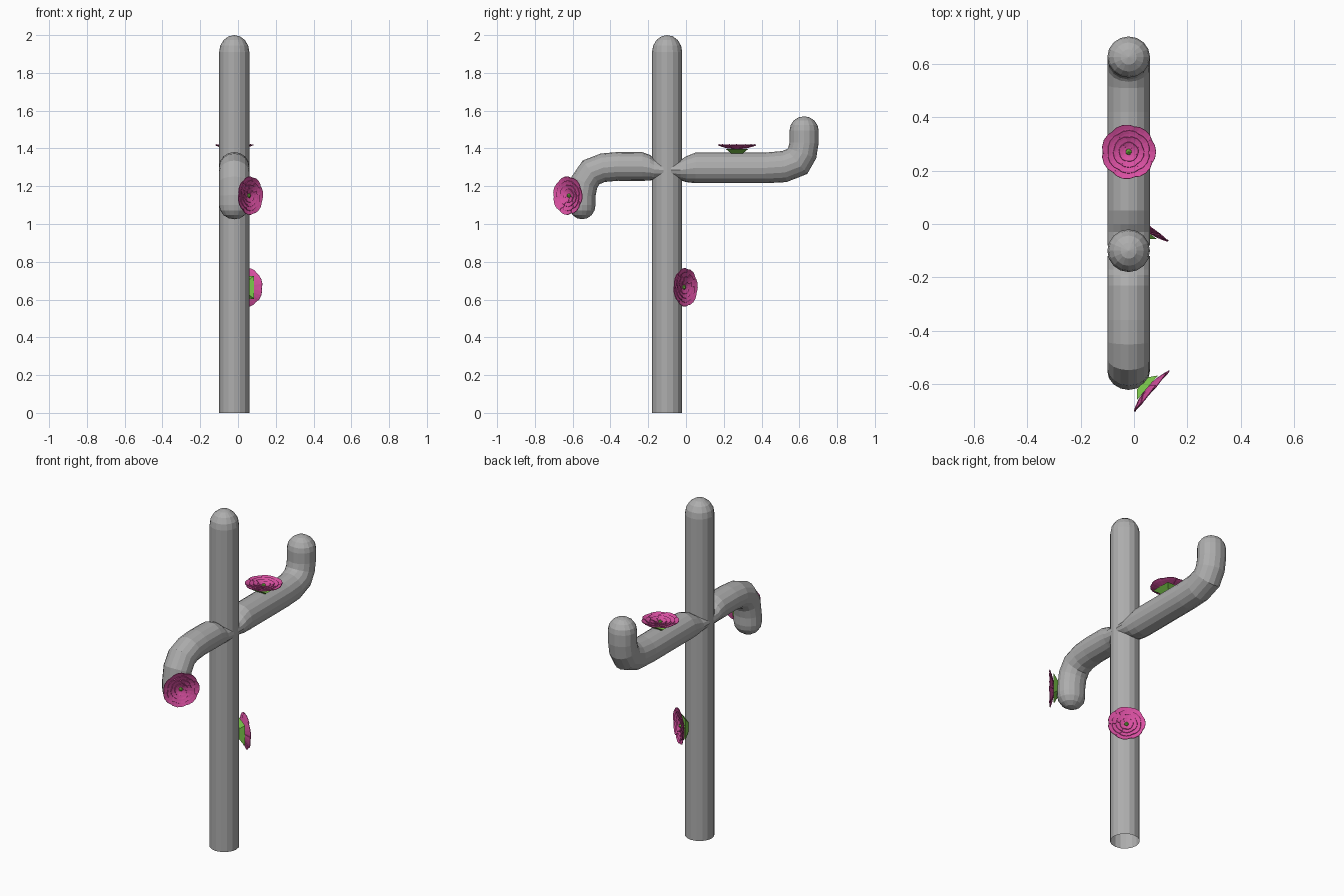
import bpy, bmesh, math
from mathutils import Vector, Matrix

if "Cube" in bpy.data.objects:
    bpy.data.objects.remove(bpy.data.objects["Cube"])

def material(name, rgb):
    m = bpy.data.materials.new(name)
    m.diffuse_color = (*rgb, 1)
    m.use_nodes = True
    m.node_tree.nodes["Principled BSDF"].inputs["Base Color"].default_value = m.diffuse_color
    return m

GREY = material("stem grey", (0.42, 0.42, 0.42))
PINK = material("petal pink", (0.70, 0.08, 0.36))
GREEN = material("calyx green", (0.20, 0.58, 0.07))
SIDES = 16
CX, CY = -0.02, -0.10

def finish(bm, name, mat, matrix=None):
    bmesh.ops.recalc_face_normals(bm, faces=bm.faces)
    me = bpy.data.meshes.new(name)
    bm.to_mesh(me)
    bm.free()
    me.materials.append(mat)
    ob = bpy.data.objects.new(name, me)
    bpy.context.collection.objects.link(ob)
    if matrix:
        ob.matrix_world = matrix
    return ob

def tube(name, rings, rx, dome, side=1):
    """Tube in the x = CX plane; ring = (y, z, tilt in degrees, in-plane radius)."""
    bm = bmesh.new()
    full = [(Vector((CX, y, z)), math.radians(a), rx, r) for y, z, a, r in rings]
    c, a, _, r = full[-1]
    t = Vector((0, side * math.cos(a), math.sin(a)))
    for k in (22, 45, 68):                      # rounded end
        k = math.radians(k)
        full.append((c + t * dome * math.sin(k), a, rx * math.cos(k), r * math.cos(k)))
    loops = []
    for p, ang, r1, r2 in full:
        n = Vector((0, -math.sin(ang), side * math.cos(ang)))
        loops.append([bm.verts.new(p + Vector((r1 * math.cos(u), 0, 0)) + n * r2 * math.sin(u))
                      for u in (2 * math.pi * i / SIDES for i in range(SIDES))])
    for A, B in zip(loops, loops[1:]):
        for i in range(SIDES):
            j = (i + 1) % SIDES
            bm.faces.new((A[i], A[j], B[j], B[i]))
    tip = bm.verts.new(c + t * dome)
    for i in range(SIDES):
        bm.faces.new((loops[-1][i], loops[-1][(i + 1) % SIDES], tip))
    return finish(bm, name, GREY)

# Trunk (open underneath) and the two bent arms
tube("trunk", [(CY, 0, 90, 0.08), (CY, 1.91, 90, 0.08)], 0.08, 0.09)
tube("raised_arm", [(-0.08, 1.285, 0, 0.045), (-0.03, 1.285, 0, 0.053), (0.0, 1.29, 0, 0.068),
                    (0.05, 1.297, 0, 0.081), (0.42, 1.297, 0, 0.081), (0.52, 1.304, 8, 0.083),
                    (0.587, 1.33, 40, 0.085), (0.615, 1.375, 70, 0.079),
                    (0.625, 1.43, 88, 0.077), (0.625, 1.495, 90, 0.077)], 0.08, 0.075)
tube("drooping_arm", [(-0.12, 1.285, 0, 0.05), (-0.17, 1.29, 0, 0.057), (-0.19, 1.298, 0, 0.067),
                      (-0.23, 1.304, 0, 0.076), (-0.36, 1.305, 0, 0.076), (-0.44, 1.298, -8, 0.076),
                      (-0.503, 1.273, -35, 0.077), (-0.538, 1.22, -65, 0.074),
                      (-0.55, 1.15, -88, 0.071), (-0.55, 1.10, -90, 0.071)], 0.08, 0.075, -1)

def flower(label, base, normal):
    n = Vector(normal).normalized()
    up = Vector((0, 1, 0)) if abs(n.z) > 0.9 else Vector((0, 0, 1))
    x = up.cross(n).normalized()
    M = Matrix((x, n.cross(x), n)).transposed().to_4x4()
    M.translation = Vector(base)

    # square green calyx
    bm = bmesh.new()
    bmesh.ops.create_cone(bm, cap_ends=True, segments=4, radius1=0.04, radius2=0.086, depth=0.026,
                          matrix=Matrix.Translation((0, 0, 0.007)) @ Matrix.Rotation(math.pi / 4, 4, 'Z'))
    finish(bm, label + "_calyx", GREEN, M)

    # nested cupped layers of overlapping petals
    bm = bmesh.new()
    for layer, (rad, rim, count) in enumerate([(0.102, 0.042, 7), (0.080, 0.041, 6),
                                               (0.058, 0.039, 5), (0.036, 0.036, 5)]):
        for p in range(count):
            mid = 2 * math.pi * p / count + layer * 0.5
            half = math.pi / count * 1.12
            floor = 0.021 + 0.002 * layer
            grid = []
            for f in (0.15, 0.55, 0.85, 1.0):
                row = []
                for s in (-1, -0.5, 0, 0.5, 1):
                    r = rad * f * (1 - 0.06 * s * s * f)
                    z = floor + (rim - floor) * f ** 2 + 0.0025 * s * f
                    a = mid + half * s
                    row.append(bm.verts.new((r * math.cos(a), r * math.sin(a), z)))
                grid.append(row)
            for A, B in zip(grid, grid[1:]):
                for i in range(4):
                    bm.faces.new((A[i], B[i], B[i + 1], A[i + 1]))
    petals = finish(bm, label + "_petals", PINK, M)
    sol = petals.modifiers.new("thickness", 'SOLIDIFY')
    sol.thickness = 0.003

    # small green heart
    bm = bmesh.new()
    bmesh.ops.create_icosphere(bm, subdivisions=1, radius=0.013, matrix=Matrix.Translation((0, 0, 0.028)))
    finish(bm, label + "_heart", GREEN, M)

flower("top_flower", (CX, 0.27, 1.378), (0, 0, 1))
flower("arm_flower", (CX + 0.055, -0.55 - 0.05, 1.15), (0.76, -0.65, 0))
flower("trunk_flower", (CX + 0.045, CY + 0.066, 0.665), (0.62, 0.78, 0))
